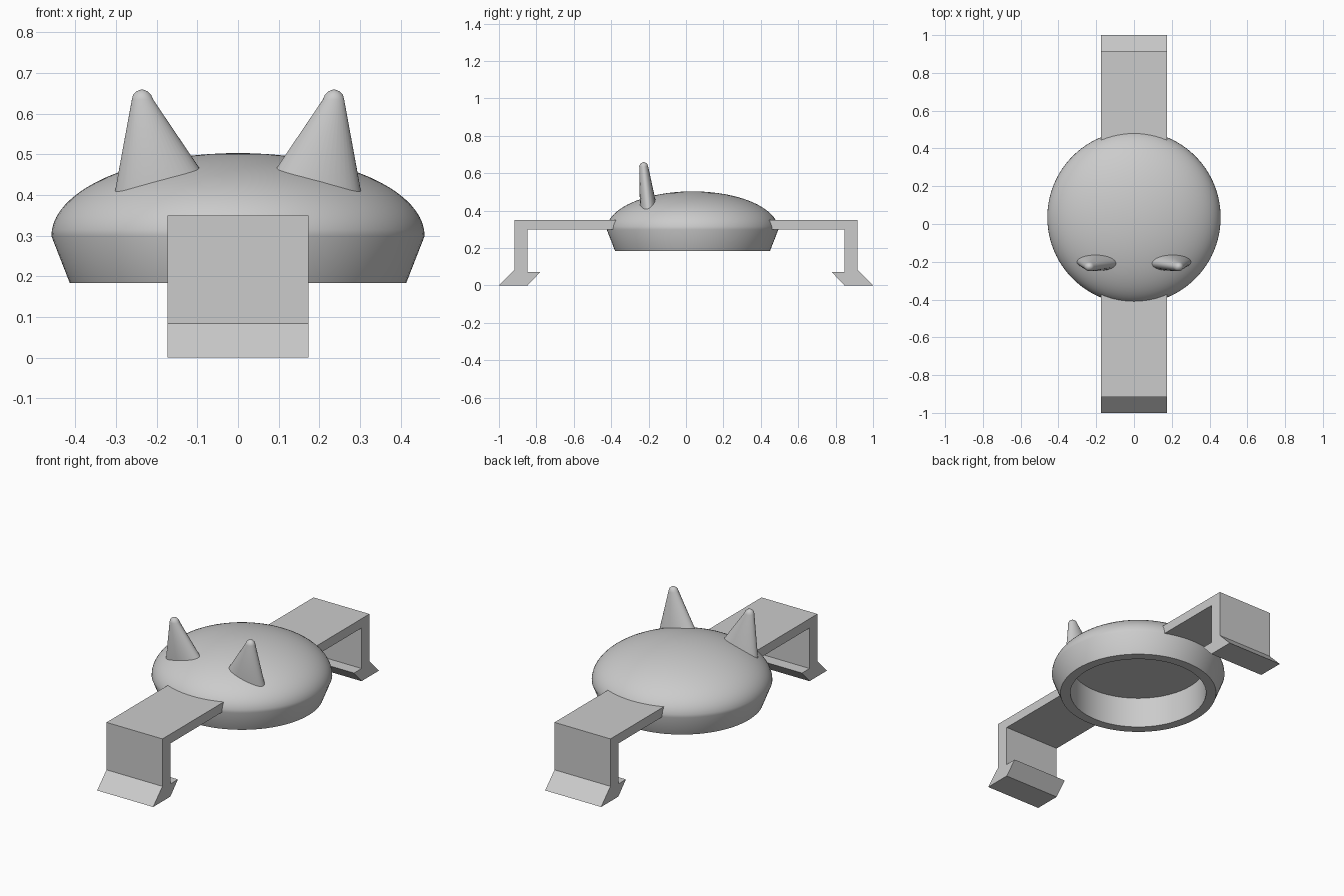
import bpy, bmesh, math
from mathutils import Vector

cube = bpy.data.objects.get("Cube")
if cube:
    bpy.data.objects.remove(cube, do_unlink=True)

GREY = (0.6, 0.6, 0.6, 1)
grey = bpy.data.materials.new("plain grey")
grey.use_nodes = True
grey.diffuse_color = GREY
grey.node_tree.nodes["Principled BSDF"].inputs["Base Color"].default_value = GREY

CY = 0.035   # the round body sits slightly behind the middle


def finish(name, bm, smooth_angle=None):
    bmesh.ops.recalc_face_normals(bm, faces=bm.faces)
    mesh = bpy.data.meshes.new(name)
    bm.to_mesh(mesh)
    bm.free()
    mesh.materials.append(grey)
    obj = bpy.data.objects.new(name, mesh)
    bpy.context.collection.objects.link(obj)
    if smooth_angle:
        bpy.ops.object.select_all(action='DESELECT')
        obj.select_set(True)
        bpy.context.view_layer.objects.active = obj
        bpy.ops.object.shade_smooth_by_angle(angle=math.radians(smooth_angle))


def loft(name, rings, sides, smooth_angle):
    """Skin a stack of (centre, x radius, y radius) ellipses and cap both ends."""
    bm = bmesh.new()
    loops = []
    for centre, rx, ry in rings:
        angles = [2 * math.pi * i / sides for i in range(sides)]
        loops.append([bm.verts.new(Vector(centre) + Vector((rx * math.cos(a), ry * math.sin(a), 0)))
                      for a in angles])
    for low, high in zip(loops, loops[1:]):
        for i in range(sides):
            j = (i + 1) % sides
            bm.faces.new((low[i], low[j], high[j], high[i]))
    bm.faces.new(loops[0])
    bm.faces.new(loops[-1])
    finish(name, bm, smooth_angle)


# Body: recessed underside, tapered band, elliptical dome
R, RIM, RISE = 0.459, 0.299, 0.204
profile = [(0.361, 0.36), (0.361, 0.184), (0.414, 0.184)]
STEPS = 20
for k in range(STEPS):
    t = math.pi / 2 * k / STEPS
    profile.append((R * math.cos(t), RIM + RISE * math.sin(t)))
profile.append((0.004, RIM + RISE))
loft("domed_body", [((0, CY, z), r, r) for r, z in profile], 96, 30)

# Ears: flattened leaning cones with rounded tips
ear = [  # x, y, z, half width, half depth
    (0.176, -0.198, 0.395, 0.129, 0.048),
    (0.235, -0.226, 0.635, 0.026, 0.024),
    (0.236, -0.226, 0.647, 0.022, 0.020),
    (0.236, -0.226, 0.655, 0.013, 0.012),
    (0.236, -0.226, 0.659, 0.003, 0.003),
]
for side, label in ((1, "left"), (-1, "right")):
    loft(label + "_ear", [((side * x, y, z), w, d) for x, y, z, w, d in ear], 40, 50)

# Arms: hooked brackets with a slanted foot, extruded across x
HALF = 0.1735
bracket = [(0.917, 0.35), (0.917, 0.084), (1.0, 0), (0.847, 0),
           (0.78, 0.071), (0.847, 0.071), (0.847, 0.298)]
for side, label in ((-1, "front"), (1, "back")):
    root = 0.372 + side * CY
    outline = bracket + [(root, 0.298), (root, 0.35)]
    bm = bmesh.new()
    face = bm.faces.new([bm.verts.new((-HALF, side * y, z)) for y, z in outline])
    new = bmesh.ops.extrude_face_region(bm, geom=[face])["geom"]
    bmesh.ops.translate(bm, vec=(2 * HALF, 0, 0),
                        verts=[v for v in new if isinstance(v, bmesh.types.BMVert)])
    finish(label + "_arm", bm)
